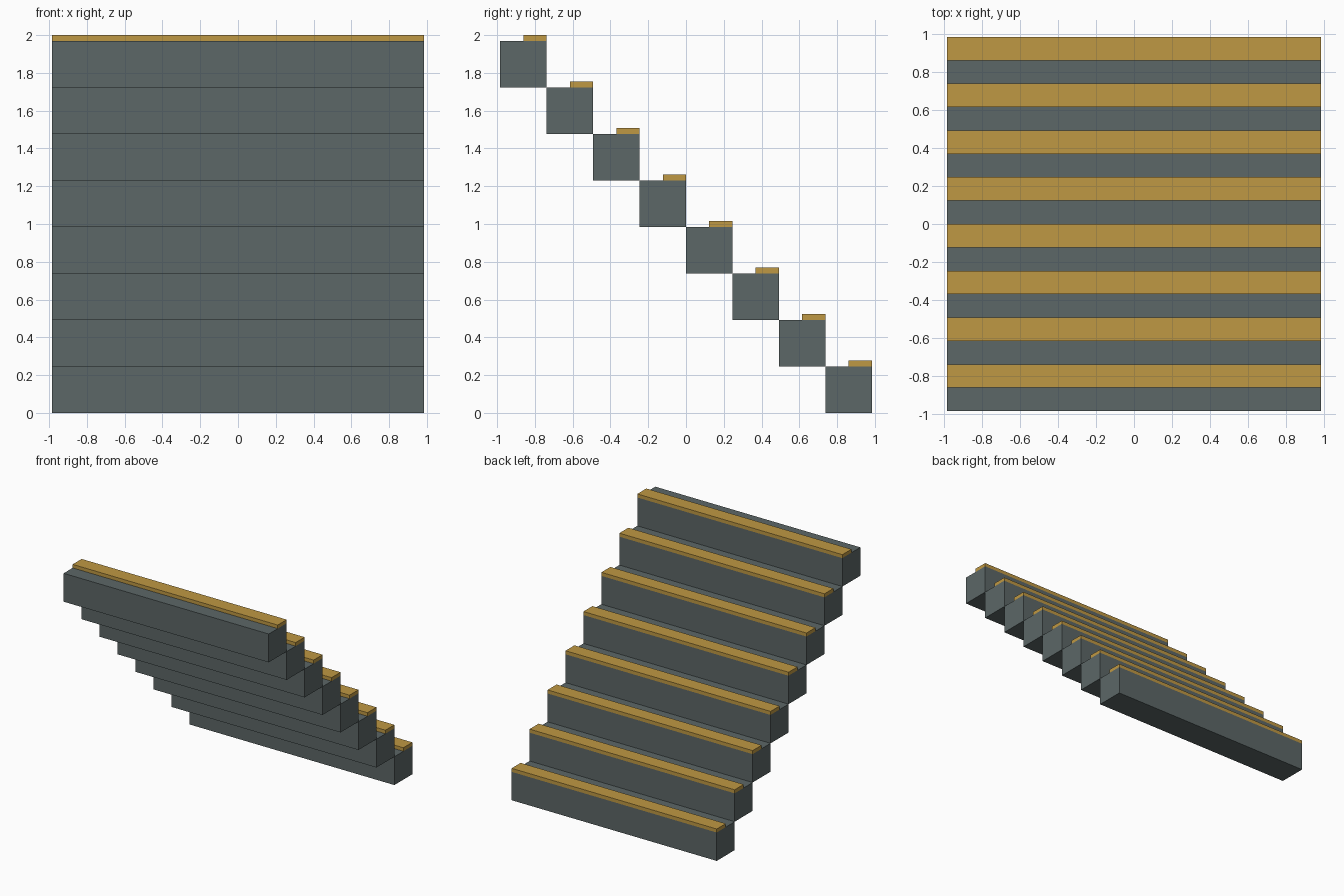
import bpy

cube = bpy.data.objects.get("Cube")
if cube:
    bpy.data.objects.remove(cube, do_unlink=True)

STEPS = 8
SIZE = 2 / (STEPS + 0.125)   # rise and run of one step
STRIP = SIZE / 8             # height of a tread strip
HALF = STEPS * SIZE / 2      # half of the width and of the depth


def flat_material(name, color):
    mat = bpy.data.materials.new(name)
    mat.use_nodes = True
    mat.diffuse_color = color
    mat.node_tree.nodes["Principled BSDF"].inputs["Base Color"].default_value = color
    return mat


def box(name, low, high, mat):
    center = [(a + b) / 2 for a, b in zip(low, high)]
    bpy.ops.mesh.primitive_cube_add(size=1, location=center)
    obj = bpy.context.object
    obj.name = name
    obj.scale = [b - a for a, b in zip(low, high)]
    bpy.ops.object.transform_apply(location=False, rotation=False, scale=True)
    obj.data.materials.append(mat)
    return obj


slate = flat_material("slate grey", (0.107, 0.135, 0.135, 1))
gold = flat_material("ochre gold", (0.521, 0.314, 0.056, 1))

# Steps descend from the front to the back, each with a strip on its rear half
for i in range(STEPS):
    back = HALF - i * SIZE
    top = (i + 1) * SIZE
    box(f"step_{i + 1}", (-HALF, back - SIZE, top - SIZE), (HALF, back, top), slate)
    box(f"tread_strip_{i + 1}", (-HALF, back - SIZE / 2, top), (HALF, back, top + STRIP), gold)
